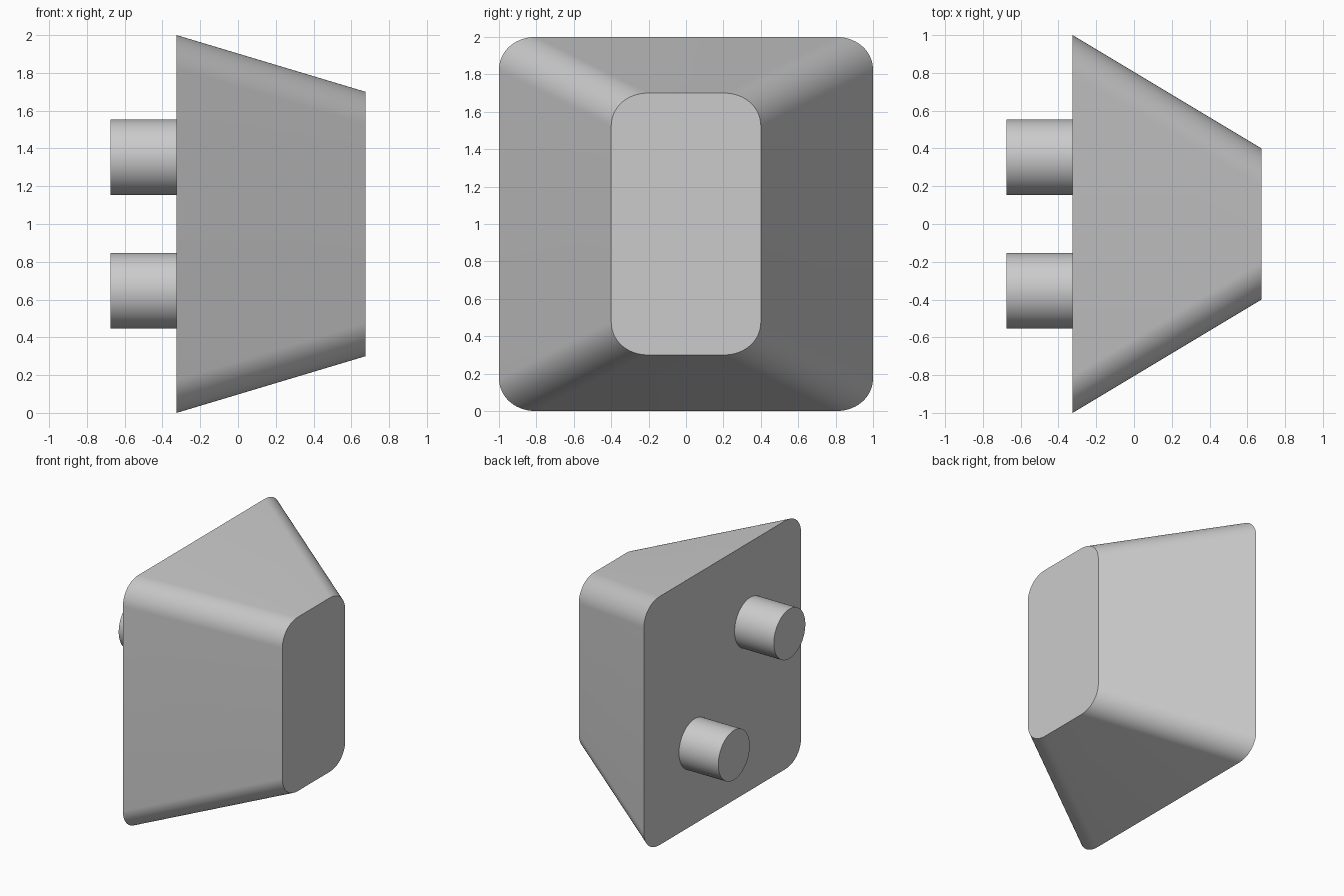
import bpy
import bmesh
from math import radians, sqrt
from mathutils import Matrix, Vector

cube = bpy.data.objects.get("Cube")
if cube:
    bpy.data.objects.remove(cube, do_unlink=True)

grey = bpy.data.materials.new("light grey")
grey.use_nodes = True
colour = (0.6, 0.6, 0.6, 1)
grey.diffuse_color = colour
grey.node_tree.nodes["Principled BSDF"].inputs["Base Color"].default_value = colour

BACK_X, FRONT_X, MID_Z = -0.325, 0.675, 1.0
TAPER_Y, TAPER_Z = 0.6, 0.3
FILLET, STEPS = 0.2, 20


def finish(name, bm):
    bmesh.ops.recalc_face_normals(bm, faces=bm.faces[:])
    mesh = bpy.data.meshes.new(name)
    bm.to_mesh(mesh)
    bm.free()
    mesh.materials.append(grey)
    obj = bpy.data.objects.new(name, mesh)
    bpy.context.collection.objects.link(obj)
    bpy.ops.object.select_all(action="DESELECT")
    obj.select_set(True)
    bpy.context.view_layer.objects.active = obj
    bpy.ops.object.shade_smooth_by_angle(angle=radians(30))
    return obj


def corner_arc():
    """Round fillet along a sloping edge, slid along that edge to a flat end."""
    side = Vector((TAPER_Y, 1, 0))
    top = Vector((TAPER_Z, 0, 1))
    edge = Vector((1, -TAPER_Y, -TAPER_Z))
    centre = Vector((0, -FILLET * side.length, -FILLET * top.length))
    side.normalize()
    top.normalize()
    arc = []
    for i in range(STEPS + 1):
        p = centre + FILLET * side.slerp(top, i / STEPS)
        arc.append(p - edge * p.x)
    return arc


def outline(half_y, half_z):
    """Rounded rectangle, one corner mirrored into four."""
    points = []
    for sy, sz in ((1, 1), (-1, 1), (-1, -1), (1, -1)):
        arc = corner_arc()
        if sy * sz < 0:
            arc.reverse()
        points += [(sy * (half_y + p.y), MID_Z + sz * (half_z + p.z)) for p in arc]
    return points


# Tapered body lofted between two rounded ends
bm = bmesh.new()
rings = []
for x, half_y, half_z in ((BACK_X, 1, 1), (FRONT_X, 1 - TAPER_Y, 1 - TAPER_Z)):
    rings.append([bm.verts.new((x, y, z)) for y, z in outline(half_y, half_z)])
big, small = rings
count = len(big)
for i in range(count):
    j = (i + 1) % count
    bm.faces.new((big[i], big[j], small[j], small[i]))
bm.faces.new(big)
bm.faces.new(small)
finish("tapered_body", bm)

# Two diagonal pegs on the large flat face
PEG_END, SINK = -0.675, 0.01
offset = 0.5 / sqrt(2)
for name, s in (("upper_peg", 1), ("lower_peg", -1)):
    bm = bmesh.new()
    length = BACK_X + SINK - PEG_END
    place = Matrix.Translation((PEG_END + length / 2, -s * offset, MID_Z + s * offset))
    bmesh.ops.create_cone(bm, cap_ends=True, segments=64, radius1=0.2, radius2=0.2,
                          depth=length, matrix=place @ Matrix.Rotation(radians(90), 4, "Y"))
    finish(name, bm)
